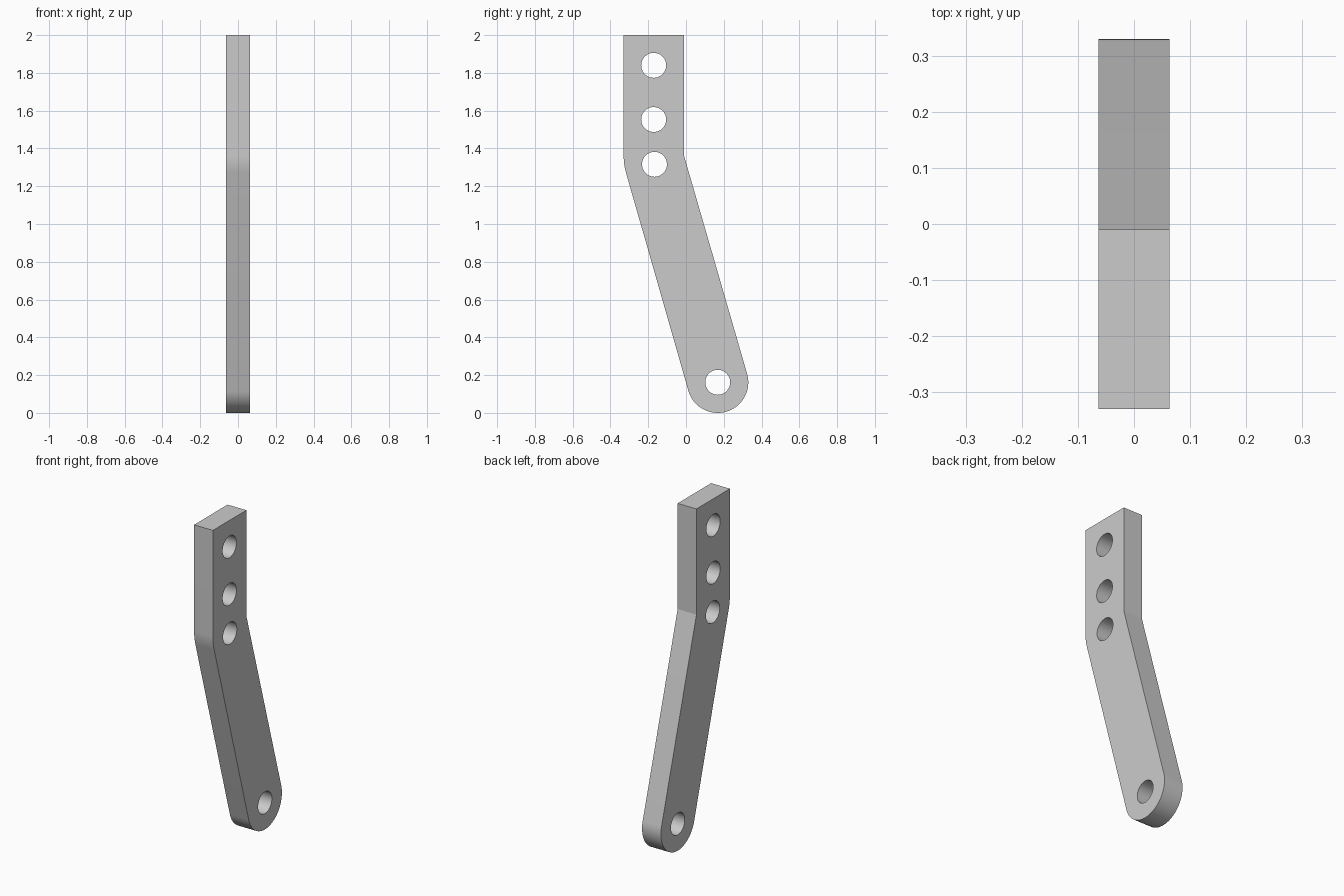
import bpy, bmesh
from math import sin, cos, radians, pi
from mathutils import Matrix

cube = bpy.data.objects.get("Cube")
if cube:
    bpy.data.objects.remove(cube)

HALF_THICK = 0.063
WIDTH = 0.32
LEAN = radians(16.1)
BEND = (-0.01, 1.36)        # inner corner of the bend (y, z)
PIVOT = (0.168, 0.162)      # centre of the rounded foot
HOLE_R = 0.066
HOLES = [(-0.171, 1.84), (-0.171, 1.553), (-0.167, 1.316), PIVOT]


def arc(centre, radius, start, end, steps):
    """Points along an arc, both ends included."""
    angles = [start + (end - start) * i / steps for i in range(steps + 1)]
    return [(centre[0] + radius * cos(a), centre[1] + radius * sin(a)) for a in angles]


def add_loop(curve, points):
    spline = curve.splines.new('POLY')
    spline.points.add(len(points) - 1)
    for point, (u, v) in zip(spline.points, points):
        point.co = (u, v, 0, 1)
    spline.use_cyclic_u = True


# Side profile: straight top, rounded outer bend, leaning arm, round foot
outline = [(BEND[0], 2), (BEND[0] - WIDTH, 2)]
outline += arc(BEND, WIDTH, pi, pi + LEAN, 8)
outline += arc(PIVOT, PIVOT[1], pi + LEAN, 2 * pi + LEAN, 40)
outline.append(BEND)

profile = bpy.data.curves.new("bracket_profile", 'CURVE')
profile.dimensions = '2D'
profile.fill_mode = 'BOTH'
profile.extrude = HALF_THICK
add_loop(profile, outline)
for hole in HOLES:
    add_loop(profile, arc(hole, HOLE_R, 0, 2 * pi, 48)[:-1])

# Turn the filled profile into a mesh standing upright
helper = bpy.data.objects.new("profile_helper", profile)
bpy.context.collection.objects.link(helper)
bpy.context.view_layer.update()
evaluated = helper.evaluated_get(bpy.context.evaluated_depsgraph_get())
mesh = bpy.data.meshes.new_from_object(evaluated)
bpy.data.objects.remove(helper)
mesh.name = "bent_bracket"
mesh.transform(Matrix(((0, 0, 1, 0), (1, 0, 0, 0), (0, 1, 0, 0), (0, 0, 0, 1))))

bm = bmesh.new()
bm.from_mesh(mesh)
bmesh.ops.remove_doubles(bm, verts=bm.verts, dist=0.0005)
bmesh.ops.recalc_face_normals(bm, faces=bm.faces)
bm.to_mesh(mesh)
bm.free()

# Plain grey metal
grey = bpy.data.materials.new("grey_metal")
grey.use_nodes = True
colour = (0.6, 0.6, 0.6, 1)
grey.diffuse_color = colour
grey.node_tree.nodes["Principled BSDF"].inputs["Base Color"].default_value = colour
mesh.materials.clear()
mesh.materials.append(grey)

bracket = bpy.data.objects.new("bent_bracket", mesh)
bpy.context.collection.objects.link(bracket)
bpy.ops.object.select_all(action='DESELECT')
bracket.select_set(True)
bpy.context.view_layer.objects.active = bracket
bpy.ops.object.shade_smooth_by_angle(angle=radians(15))
